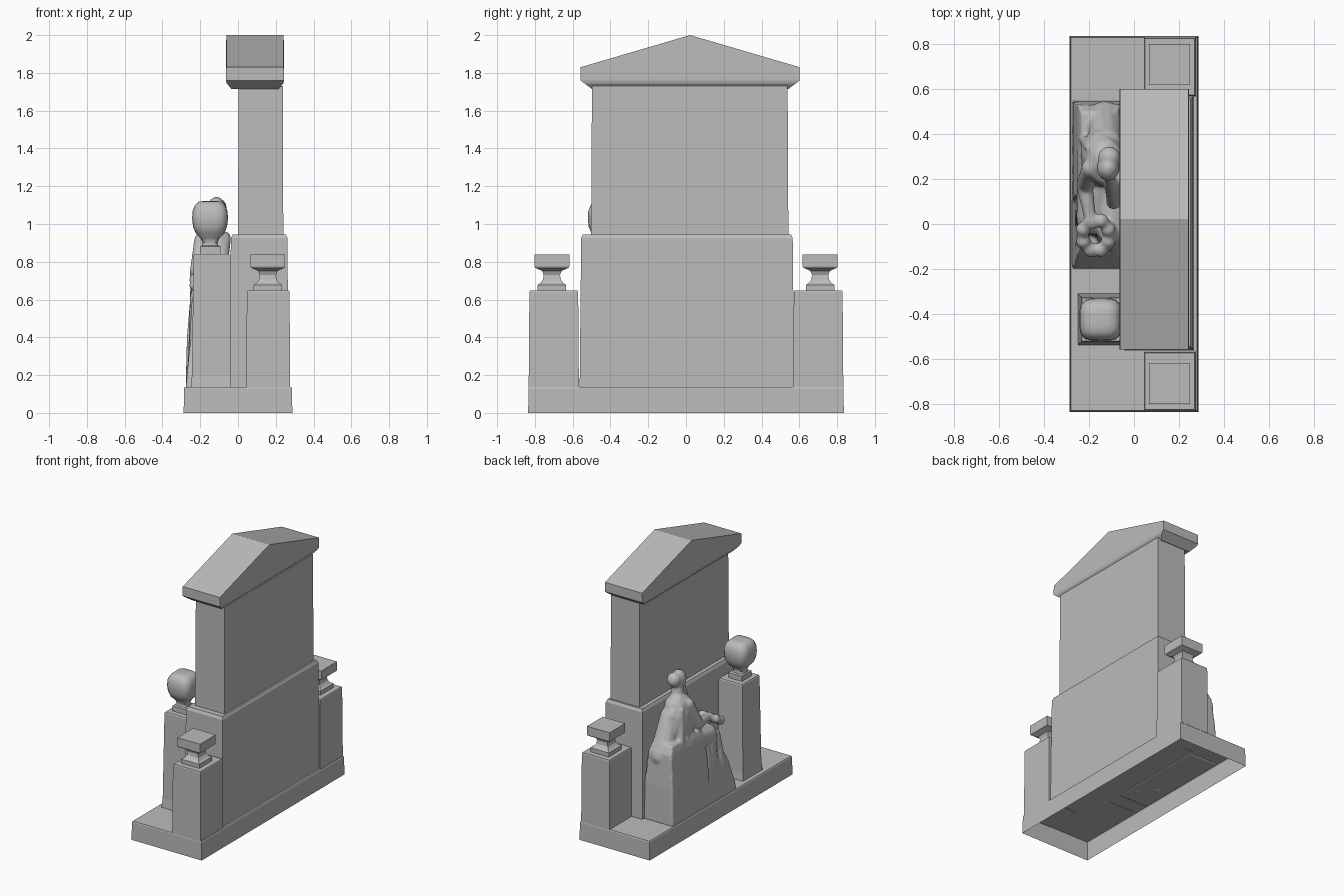
import bpy, bmesh, math
from mathutils import Vector, Matrix

cube = bpy.data.objects.get("Cube")
if cube:
    bpy.data.objects.remove(cube, do_unlink=True)

stone = bpy.data.materials.new("grey stone")
stone.use_nodes = True
colour = (0.5, 0.5, 0.5, 1)
stone.diffuse_color = colour
stone.node_tree.nodes["Principled BSDF"].inputs["Base Color"].default_value = colour


def finish(name, bm):
    bmesh.ops.recalc_face_normals(bm, faces=bm.faces)
    mesh = bpy.data.meshes.new(name)
    bm.to_mesh(mesh)
    bm.free()
    mesh.materials.append(stone)
    ob = bpy.data.objects.new(name, mesh)
    bpy.context.collection.objects.link(ob)
    return ob


def smooth(ob, degrees):
    bpy.ops.object.select_all(action="DESELECT")
    ob.select_set(True)
    bpy.context.view_layer.objects.active = ob
    bpy.ops.object.shade_smooth_by_angle(angle=math.radians(degrees))


def add_stack(bm, cx, cy, levels, sides=4, closed=True):
    """Loft rings (half x, half y, z); more than four sides gives a rounded square."""
    rings = []
    for hx, hy, z in levels:
        ring = []
        for i in range(sides):
            a = math.tau * (i + 0.5) / sides
            c, s = math.cos(a), math.sin(a)
            if sides == 4:
                c, s = math.copysign(1, c), math.copysign(1, s)
            else:
                k = (c ** 4 + s ** 4) ** -0.25
                c, s = c * k, s * k
            ring.append(bm.verts.new((cx + hx * c, cy + hy * s, z)))
        rings.append(ring)
    for low, high in zip(rings, rings[1:]):
        for i in range(sides):
            j = (i + 1) % sides
            bm.faces.new((low[i], low[j], high[j], high[i]))
    bm.faces.new(rings[-1])
    if closed:
        bm.faces.new(rings[0][::-1])


def stack(name, cx, cy, levels, sides=4, closed=True):
    bm = bmesh.new()
    add_stack(bm, cx, cy, levels, sides, closed)
    return finish(name, bm)


# Plinth, open underneath
stack("plinth", 0, 0, [(0.288, 0.836, 0), (0.285, 0.833, 0.13), (0.281, 0.83, 0.138)], closed=False)

# Main wall
stack("lower_wall", 0.112, 0.005, [(0.155, 0.568, 0.135), (0.15, 0.56, 0.925), (0.14, 0.55, 0.945)])
stack("upper_wall", 0.12, 0.02, [(0.12, 0.522, 0.94), (0.117, 0.518, 1.73)])

# Gabled cap: splayed cornice, then a ridge running front to back
bm = bmesh.new()
add_stack(bm, 0.09, 0.022, [(0.125, 0.52, 1.715), (0.15, 0.56, 1.745), (0.154, 0.58, 1.76), (0.152, 0.58, 1.83)])
top = max(bm.faces, key=lambda f: f.calc_center_median().z)
eaves = [e for e in top.edges if abs(e.verts[0].co.x - e.verts[1].co.x) < 0.01]
cut = bmesh.ops.subdivide_edges(bm, edges=eaves, cuts=1)
for v in cut["geom_inner"]:
    if isinstance(v, bmesh.types.BMVert):
        v.co.z = 2.0
finish("gable_cap", bm)

# Side piers with small pedestals on top
for side, label in ((-1, "right"), (1, "left")):
    stack(label + "_pier", 0.16, side * 0.7, [(0.116, 0.133, 0.135), (0.113, 0.129, 0.64), (0.11, 0.126, 0.648)])
    profile = [(0.075, 0.645), (0.075, 0.678), (0.06, 0.688), (0.047, 0.705),
               (0.043, 0.73), (0.052, 0.752), (0.088, 0.768), (0.092, 0.776), (0.092, 0.838)]
    stack(label + "_pedestal", 0.158, side * 0.71, [(w, w, z) for w, z in profile])

# Urn pillar
stack("urn_pillar", -0.138, -0.425, [(0.112, 0.115, 0.135), (0.106, 0.108, 0.2), (0.097, 0.1, 0.835), (0.093, 0.096, 0.842)])
stack("urn_foot", -0.145, -0.425, [(0.056, 0.056, 0.84), (0.056, 0.056, 0.88), (0.046, 0.046, 0.885)])
urn = [(0.046, 0.88), (0.04, 0.9), (0.05, 0.925), (0.075, 0.95), (0.09, 0.985), (0.095, 1.03),
       (0.092, 1.07), (0.08, 1.1), (0.06, 1.118), (0.03, 1.122)]
smooth(stack("urn", -0.148, -0.425, [(w, w, z) for w, z in urn], sides=24), 40)

# Seated mourning figure, fused from simple volumes
bm = bmesh.new()


def blob(centre, radii):
    m = Matrix.Translation(centre) @ Matrix.Diagonal((*radii, 1))
    bmesh.ops.create_icosphere(bm, subdivisions=2, radius=1, matrix=m)


def limb(start, end, r0, r1, steps=14):
    a, b = Vector(start), Vector(end)
    for i in range(steps + 1):
        t = i / steps
        r = r0 + (r1 - r0) * t
        blob(a.lerp(b, t), (r, r, r))


# Rock seat and low footing
add_stack(bm, -0.155, 0.33, [(0.122, 0.22, 0.13), (0.115, 0.215, 0.4), (0.095, 0.2, 0.64), (0.08, 0.17, 0.7)])
add_stack(bm, -0.155, 0.0, [(0.122, 0.2, 0.13), (0.115, 0.19, 0.2), (0.1, 0.14, 0.36), (0.08, 0.1, 0.45)])
# Body, head and hair
blob((-0.14, 0.3, 0.76), (0.1, 0.14, 0.22))
blob((-0.13, 0.28, 0.89), (0.09, 0.115, 0.1))
limb((-0.12, 0.27, 0.95), (-0.115, 0.26, 1.04), 0.05, 0.04)
blob((-0.115, 0.25, 1.075), (0.052, 0.06, 0.072))
blob((-0.11, 0.295, 1.085), (0.052, 0.052, 0.055))
# Cloak over the seat, lap, shins
limb((-0.12, 0.36, 0.84), (-0.13, 0.46, 0.6), 0.07, 0.09)
limb((-0.16, 0.28, 0.63), (-0.18, 0.03, 0.6), 0.1, 0.08)
limb((-0.18, 0.03, 0.6), (-0.19, 0.02, 0.2), 0.08, 0.08)
limb((-0.1, 0.2, 0.62), (-0.1, -0.02, 0.62), 0.08, 0.07)
limb((-0.1, -0.02, 0.62), (-0.1, -0.08, 0.2), 0.07, 0.08)
# Arms and hands
limb((-0.19, 0.25, 0.91), (-0.22, 0.17, 0.74), 0.045, 0.038)
limb((-0.22, 0.17, 0.74), (-0.19, 0.0, 0.73), 0.038, 0.026)
limb((-0.08, 0.2, 0.92), (-0.09, 0.1, 0.76), 0.045, 0.036)
limb((-0.09, 0.1, 0.76), (-0.11, 0.21, 1.02), 0.034, 0.026)
# Wreath on the knee
for i in range(16):
    a = math.tau * i / 16
    blob((-0.17 + 0.06 * math.sin(a), -0.05 + 0.07 * math.cos(a), 0.69 + 0.04 * math.cos(a)),
         (0.026 + 0.008 * (i % 2),) * 3)
# Hanging folds of the robe
for i in range(7):
    t = i / 6
    limb((-0.225, 0.36 - 0.4 * t, 0.64 - 0.04 * t), (-0.245, 0.42 - 0.54 * t, 0.18), 0.022, 0.028, 24)
for i in range(4):
    limb((-0.2 + 0.02 * i, 0.34 - 0.04 * i, 0.9), (-0.225, 0.38 - 0.07 * i, 0.66), 0.02, 0.024, 16)

figure = finish("seated_figure", bm)
remesh = figure.modifiers.new("fuse", "REMESH")
remesh.mode = "VOXEL"
remesh.voxel_size = 0.009
remesh.use_smooth_shade = True
soften = figure.modifiers.new("soften", "SMOOTH")
soften.factor = 0.5
soften.iterations = 3
